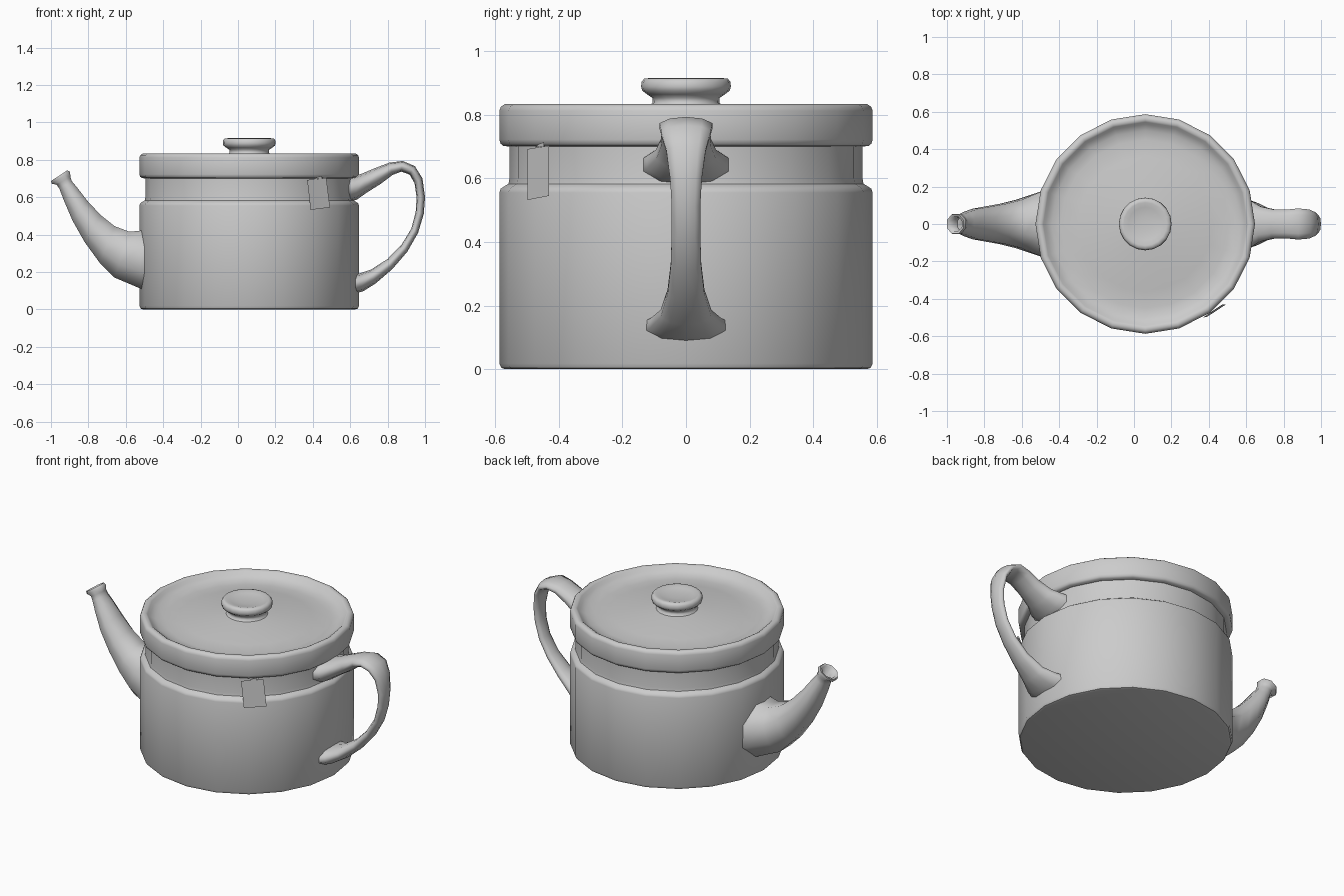
import bpy, bmesh, math
from mathutils import Vector

CX = 0.06     # pot axis
SIDES = 20


def finish(name, bm, angle=40):
    bmesh.ops.recalc_face_normals(bm, faces=bm.faces[:])
    me = bpy.data.meshes.new(name)
    bm.to_mesh(me)
    bm.free()
    ob = bpy.data.objects.new(name, me)
    bpy.context.collection.objects.link(ob)
    bpy.ops.object.select_all(action='DESELECT')
    ob.select_set(True)
    bpy.context.view_layer.objects.active = ob
    bpy.ops.object.shade_smooth_by_angle(angle=math.radians(angle))
    return ob


def skin(name, rings, angle=40, caps=()):
    """Bridge closed rings of points; cap the listed ring indices."""
    bm = bmesh.new()
    vs = [[bm.verts.new(p) for p in r] for r in rings]
    n = len(vs[0])
    for a, b in zip(vs, vs[1:]):
        for i in range(n):
            j = (i + 1) % n
            bm.faces.new((a[i], a[j], b[j], b[i]))
    for c in caps:
        bm.faces.new(vs[c])
    return finish(name, bm, angle)


def lathe(name, profile, caps=(), angle=40):
    turn = [2 * math.pi * i / SIDES for i in range(SIDES)]
    return skin(name, [[(CX + r * math.cos(t), r * math.sin(t), z) for t in turn]
                       for r, z in profile], angle, caps)


def tube_rings(stations, n=8):
    """Sections spanning edge points (x1,z1)-(x2,z2), half width w."""
    k = 1 / math.cos(math.pi / n)
    rings = []
    for x1, z1, x2, z2, w in stations:
        mid = Vector(((x1 + x2) / 2, 0, (z1 + z2) / 2))
        half = Vector(((x2 - x1) / 2, 0, (z2 - z1) / 2))
        rings.append([mid + half * k * math.sin(t) + Vector((0, w * k * math.cos(t), 0))
                      for t in [2 * math.pi * (i + 0.5) / n for i in range(n)]])
    return rings


# Body with narrower neck
lathe("pot_body", [(0.567, 0), (0.58, 0.004), (0.587, 0.018), (0.587, 0.555),
                   (0.583, 0.567), (0.57, 0.576), (0.558, 0.583), (0.555, 0.60),
                   (0.555, 0.705)], caps=(0,))

# Lid with raised rim and shallow dished top
lathe("lid", [(0.555, 0.70), (0.574, 0.702), (0.583, 0.709), (0.587, 0.722),
              (0.587, 0.812), (0.582, 0.825), (0.57, 0.833), (0.555, 0.833),
              (0.545, 0.827), (0.533, 0.813), (0.50, 0.798), (0.45, 0.792),
              (0.36, 0.803), (0.24, 0.818), (0.10, 0.829)], angle=60)

# Knob
lathe("lid_knob", [(0.115, 0.828), (0.105, 0.838), (0.106, 0.853), (0.122, 0.864),
                   (0.138, 0.876), (0.141, 0.888), (0.14, 0.903), (0.131, 0.914),
                   (0.115, 0.915), (0.09, 0.908), (0.04, 0.902)], caps=(-1,), angle=60)

# Spout, flared lip and hollow mouth
skin("spout", tube_rings([
    (-0.48, 0.095, -0.48, 0.425, 0.18), (-0.53, 0.115, -0.51, 0.422, 0.165),
    (-0.66, 0.17, -0.58, 0.415, 0.128), (-0.74, 0.25, -0.66, 0.445, 0.108),
    (-0.82, 0.36, -0.735, 0.505, 0.094), (-0.885, 0.475, -0.805, 0.58, 0.082),
    (-0.93, 0.58, -0.855, 0.645, 0.066), (-0.955, 0.645, -0.888, 0.685, 0.053),
    (-0.97, 0.667, -0.896, 0.708, 0.049), (-0.996, 0.672, -0.898, 0.735, 0.054),
    (-1.0, 0.686, -0.912, 0.744, 0.052), (-0.986, 0.69, -0.92, 0.735, 0.038),
    (-0.945, 0.65, -0.905, 0.68, 0.032)]), 75, caps=(-1,))

# Handle, outer edge to inner edge
skin("handle", tube_rings([
    (0.59, 0.707, 0.59, 0.578, 0.135), (0.62, 0.711, 0.635, 0.59, 0.123),
    (0.66, 0.722, 0.69, 0.628, 0.094), (0.73, 0.752, 0.765, 0.675, 0.078),
    (0.81, 0.783, 0.825, 0.72, 0.077), (0.88, 0.792, 0.873, 0.738, 0.083),
    (0.945, 0.765, 0.918, 0.722, 0.078), (0.985, 0.70, 0.945, 0.675, 0.062),
    (0.999, 0.60, 0.956, 0.60, 0.05), (0.992, 0.51, 0.951, 0.52, 0.045),
    (0.962, 0.41, 0.927, 0.43, 0.045), (0.905, 0.31, 0.875, 0.345, 0.048),
    (0.825, 0.217, 0.80, 0.268, 0.058), (0.735, 0.14, 0.71, 0.21, 0.08),
    (0.67, 0.10, 0.65, 0.19, 0.112), (0.62, 0.085, 0.60, 0.185, 0.13)], 10), 75)

# Paper tag hanging from under the lid, with its short tab
bm = bmesh.new()
for quad in ([(0.37, -0.499, 0.692), (0.388, -0.498, 0.532), (0.492, -0.43, 0.545),
              (0.472, -0.43, 0.703)],
             [(0.407, -0.475, 0.697), (0.448, -0.447, 0.701), (0.450, -0.446, 0.714),
              (0.425, -0.463, 0.708)]):
    bm.faces.new([bm.verts.new(p) for p in quad])
finish("tea_tag", bm)
